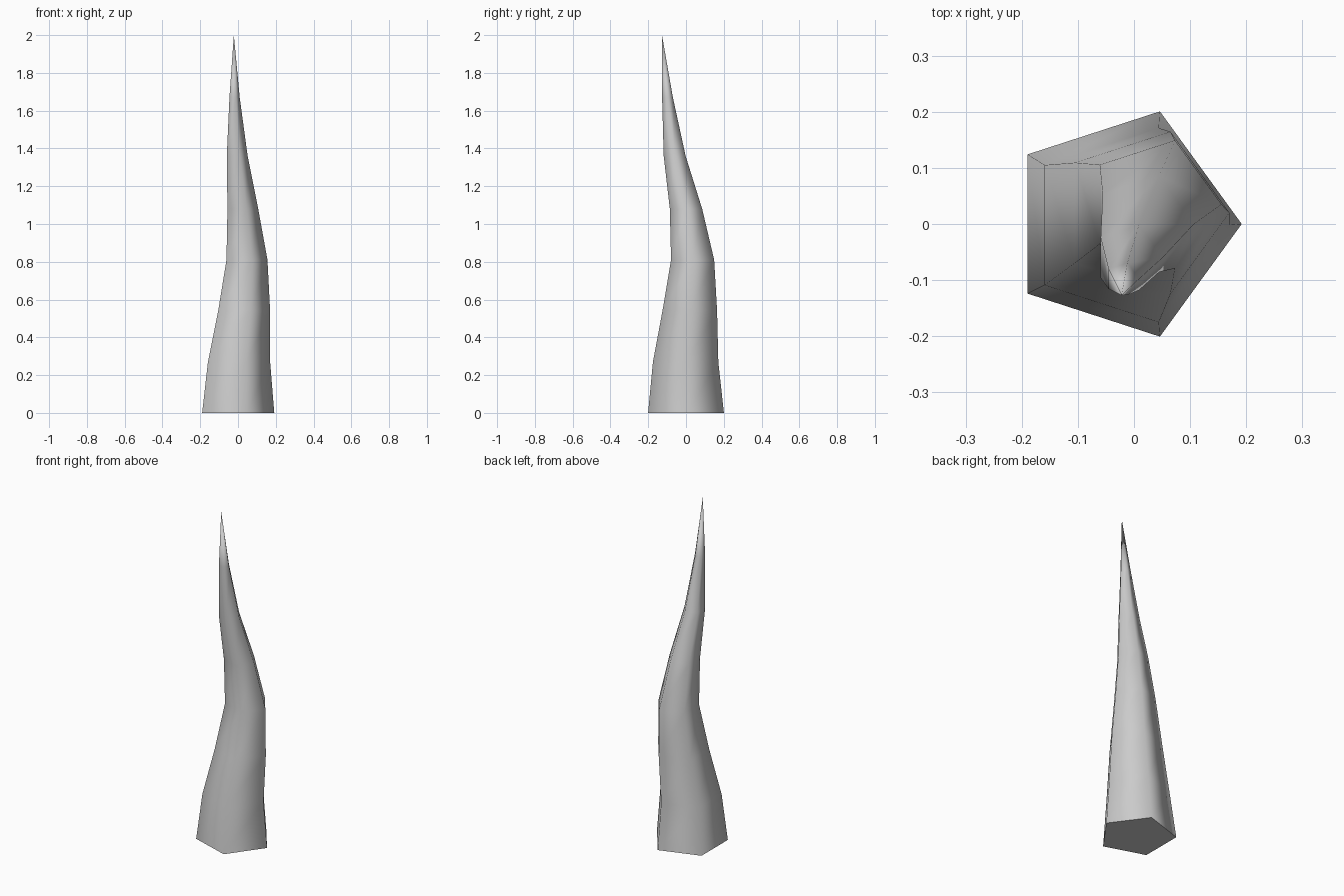
import bpy, bmesh
from math import cos, sin, tau

if "Cube" in bpy.data.objects:
    bpy.data.objects.remove(bpy.data.objects["Cube"])

SIDES = 5
# spine: centre x, centre y, height, radius
SPINE = [
    (-0.019, 0.0, 0.0, 0.211),
    (-0.012, -0.002, 0.27, 0.182),
    (0.018, 0.02, 0.54, 0.152),
    (0.036, 0.035, 0.81, 0.120),
    (0.017, 0.0, 1.08, 0.090),
    (-0.010, -0.06, 1.36, 0.061),
    (-0.021, -0.098, 1.67, 0.030),
]
TIP = (-0.022, -0.127, 2.0)

bm = bmesh.new()

# pentagonal rings along the bent spine
rings = [[bm.verts.new((x + r * cos(tau * i / SIDES), y + r * sin(tau * i / SIDES), z))
          for i in range(SIDES)] for x, y, z, r in SPINE]

# smooth sides between rings
for low, high in zip(rings, rings[1:]):
    for i in range(SIDES):
        j = (i + 1) % SIDES
        bm.faces.new((low[i], low[j], high[j], high[i]))

# pointed tip
tip = bm.verts.new(TIP)
for i in range(SIDES):
    bm.faces.new((rings[-1][i], rings[-1][(i + 1) % SIDES], tip))
for f in bm.faces:
    f.smooth = True

# flat base with a crisp rim
base = bm.faces.new(rings[0][::-1])
for e in base.edges:
    e.smooth = False

mesh = bpy.data.meshes.new("bent_spike")
bm.to_mesh(mesh)
bm.free()
bpy.context.collection.objects.link(bpy.data.objects.new("bent_spike", mesh))
